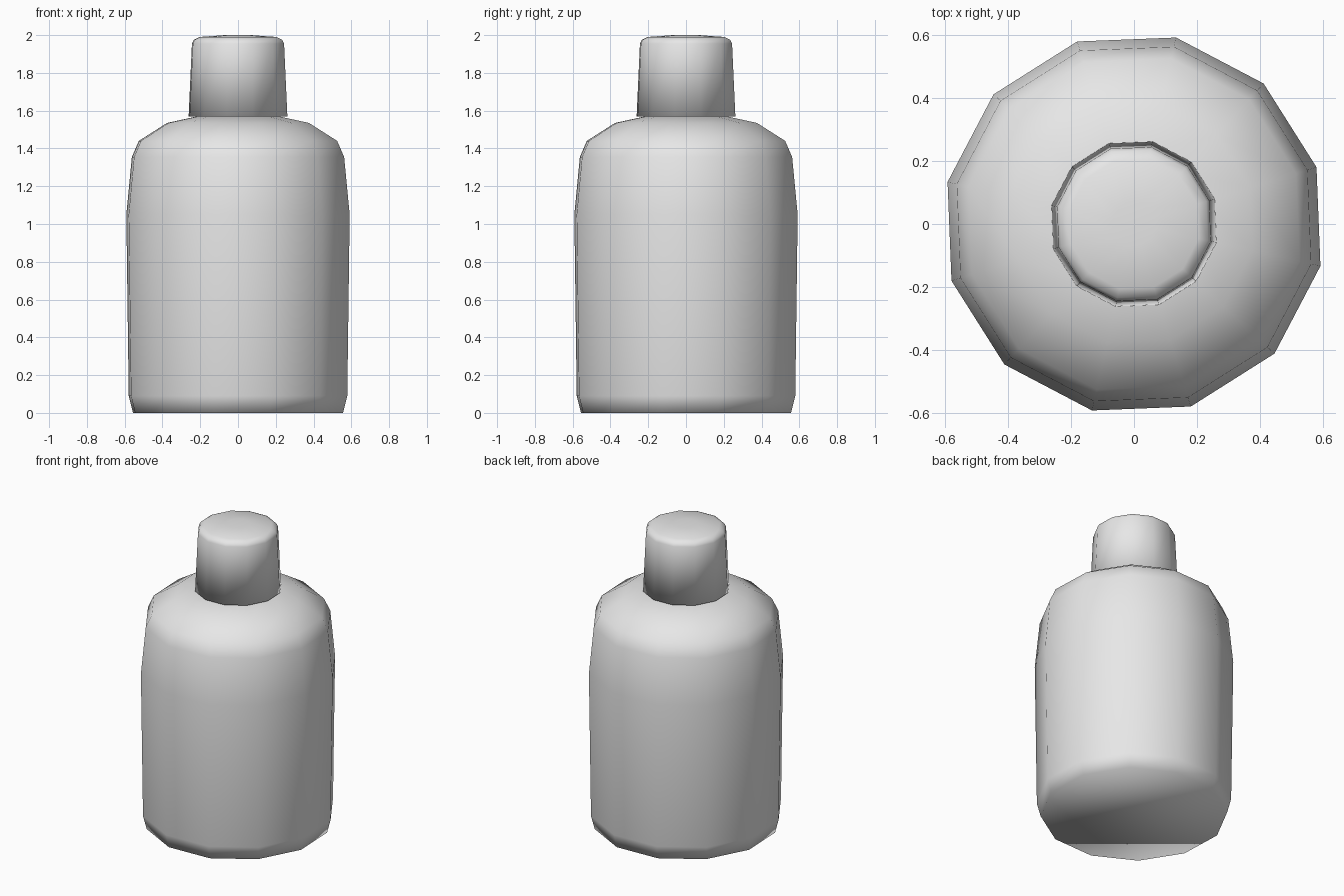
import bpy, bmesh, math

cube = bpy.data.objects.get("Cube")
if cube:
    bpy.data.objects.remove(cube, do_unlink=True)

SIDES = 12
TURN = math.radians(17.3)

# Plain grey plastic
grey = bpy.data.materials.new("light_grey")
grey.use_nodes = True
grey.diffuse_color = (0.8, 0.8, 0.8, 1)
grey.node_tree.nodes["Principled BSDF"].inputs["Base Color"].default_value = (0.8, 0.8, 0.8, 1)


def lathe(name, profile):
    """Turn a (radius, height) profile into a closed twelve-sided solid."""
    bm = bmesh.new()
    rings = []
    for r, z in profile:
        angles = [TURN + math.tau * i / SIDES for i in range(SIDES)]
        rings.append([bm.verts.new((r * math.cos(a), r * math.sin(a), z)) for a in angles])
    for low, high in zip(rings, rings[1:]):
        for i in range(SIDES):
            j = (i + 1) % SIDES
            bm.faces.new((low[i], low[j], high[j], high[i]))
    bm.faces.new(rings[0][::-1])
    bm.faces.new(rings[-1])
    for face in bm.faces:
        face.smooth = True
    mesh = bpy.data.meshes.new(name)
    bm.to_mesh(mesh)
    bm.free()
    mesh.materials.append(grey)
    obj = bpy.data.objects.new(name, mesh)
    bpy.context.collection.objects.link(obj)
    return obj


# Bottle body: chamfered foot, slight swell, rounded shoulder
lathe("bottle_body", [(0.57, 0), (0.593, 0.09), (0.606, 1.05), (0.576, 1.355),
                      (0.538, 1.44), (0.385, 1.535), (0.23, 1.568)])

# Tapered cap with a softly domed top
lathe("bottle_cap", [(0.268, 1.57), (0.25, 1.955), (0.24, 1.975), (0.21, 1.99), (0.07, 2.0)])
